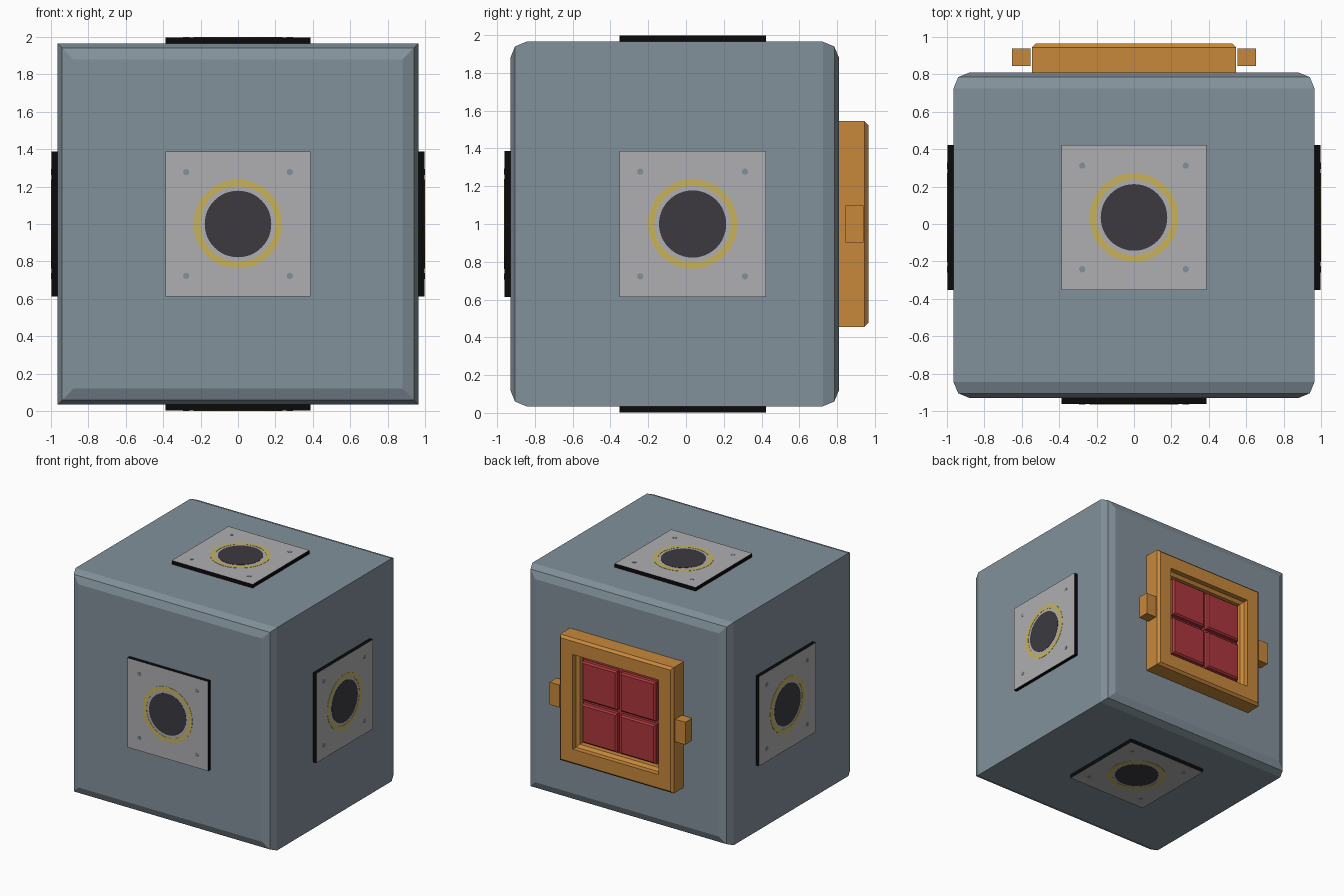
import bpy, bmesh, math
from mathutils import Vector, Matrix

if "Cube" in bpy.data.objects:
    bpy.data.objects.remove(bpy.data.objects["Cube"])


def mat(name, rgb):
    m = bpy.data.materials.new(name)
    m.diffuse_color = (*rgb, 1)
    m.use_nodes = True
    m.node_tree.nodes["Principled BSDF"].inputs["Base Color"].default_value = m.diffuse_color
    return m


STEEL = mat("blue_grey", (0.224, 0.283, 0.323))
PLATE = mat("light_grey", (0.43, 0.43, 0.45))
BLACK = mat("black", (0.003, 0.003, 0.003))
DARK = mat("charcoal", (0.045, 0.042, 0.051))
YELLOW = mat("yellow", (0.58, 0.45, 0.105))
ORANGE = mat("orange", (0.58, 0.25, 0.045))
RED = mat("red", (0.42, 0.038, 0.047))


def finish(bm, name, *mats):
    bmesh.ops.recalc_face_normals(bm, faces=bm.faces)
    me = bpy.data.meshes.new(name)
    bm.to_mesh(me)
    bm.free()
    for m in mats:
        me.materials.append(m)
    ob = bpy.data.objects.new(name, me)
    bpy.context.collection.objects.link(ob)
    return ob


def square_loft(name, profile, m, cx=0, cz=1):
    """Square rings (half size, y) joined along y, capped at both ends."""
    bm = bmesh.new()
    rings = [[bm.verts.new((cx + sx * h, y, cz + sz * h))
              for sx, sz in ((-1, -1), (1, -1), (1, 1), (-1, 1))] for h, y in profile]
    for a, b in zip(rings, rings[1:]):
        for i in range(4):
            j = (i + 1) % 4
            bm.faces.new((a[i], a[j], b[j], b[i]))
    bm.faces.new(rings[0])
    bm.faces.new(rings[-1])
    return finish(bm, name, m)


def box(name, size, pos, *mats):
    bm = bmesh.new()
    bmesh.ops.create_cube(bm, size=1)
    bmesh.ops.transform(bm, matrix=Matrix.Translation(pos) @ Matrix.Diagonal((*size, 1)), verts=bm.verts)
    return finish(bm, name, *mats)


def disc(name, r, pos, m, depth, inner=0, n=48):
    """Thin disc, or flat washer when inner is given."""
    bm = bmesh.new()
    prof = [(r, 0), (r, depth), (inner, depth), (inner, 0)]
    rings = []
    for i in range(n):
        a = 2 * math.pi * i / n
        rings.append([bm.verts.new(Vector(pos) + Vector((q * math.cos(a), q * math.sin(a), z)))
                      for q, z in prof])
    for i in range(n):
        a, b = rings[i], rings[(i + 1) % n]
        for k in range(4 if inner else 3):
            l = (k + 1) % 4
            bm.faces.new((a[k], b[k], b[l], a[l]))
    bmesh.ops.remove_doubles(bm, verts=bm.verts, dist=1e-6)
    return finish(bm, name, m)


# Main body: cube with rounded front and back rims
square_loft("body", [(0.88, -0.93), (0.94, -0.905), (0.965, -0.845),
                     (0.965, 0.725), (0.94, 0.785), (0.88, 0.81)], STEEL)

# Port plates on five sides
SIDES = {"front": (0, -1, 0), "left": (-1, 0, 0), "right": (1, 0, 0),
         "top": (0, 0, 1), "bottom": (0, 0, -1)}
for side, d in SIDES.items():
    d = Vector(d)
    M = Matrix.Translation(Vector((0, 0.035, 1)) + d * 0.965) @ d.to_track_quat('Z', 'Y').to_matrix().to_4x4()
    plate = box(side + "_plate", (0.775, 0.775, 0.04), (0, 0, 0.012), BLACK, PLATE)
    for p in plate.data.polygons:
        p.material_index = 1 if p.normal.z > 0.5 else 0
    parts = [plate,
             disc(side + "_ring", 0.237, (0, 0, 0.031), YELLOW, 0.003, inner=0.202),
             disc(side + "_port", 0.178, (0, 0, 0.031), DARK, 0.003)]
    for sx in (-1, 1):
        for sy in (-1, 1):
            parts.append(disc(side + "_bolt", 0.017, (sx * 0.277, sy * 0.277, 0.031), STEEL, 0.003, n=10))
    for ob in parts:
        ob.matrix_world = M

# Rear hatch frame with recessed floor
square_loft("hatch_frame", [(0.545, 0.80), (0.545, 0.945), (0.525, 0.965), (0.41, 0.965),
                            (0.41, 0.92), (0.385, 0.90), (0.385, 0.86)], ORANGE)

# Side lugs of the hatch
for s in (-1, 1):
    box("hatch_lug", (0.098, 0.095, 0.195), (s * 0.602, 0.892, 1.0), ORANGE)

# Red panel with four raised pads
square_loft("panel_base", [(0.365, 0.85), (0.365, 0.885)], RED)
for sx in (-1, 1):
    for sz in (-1, 1):
        square_loft("panel_pad", [(0.168, 0.88), (0.168, 0.915), (0.155, 0.928)], RED,
                    sx * 0.184, 1 + sz * 0.184)
